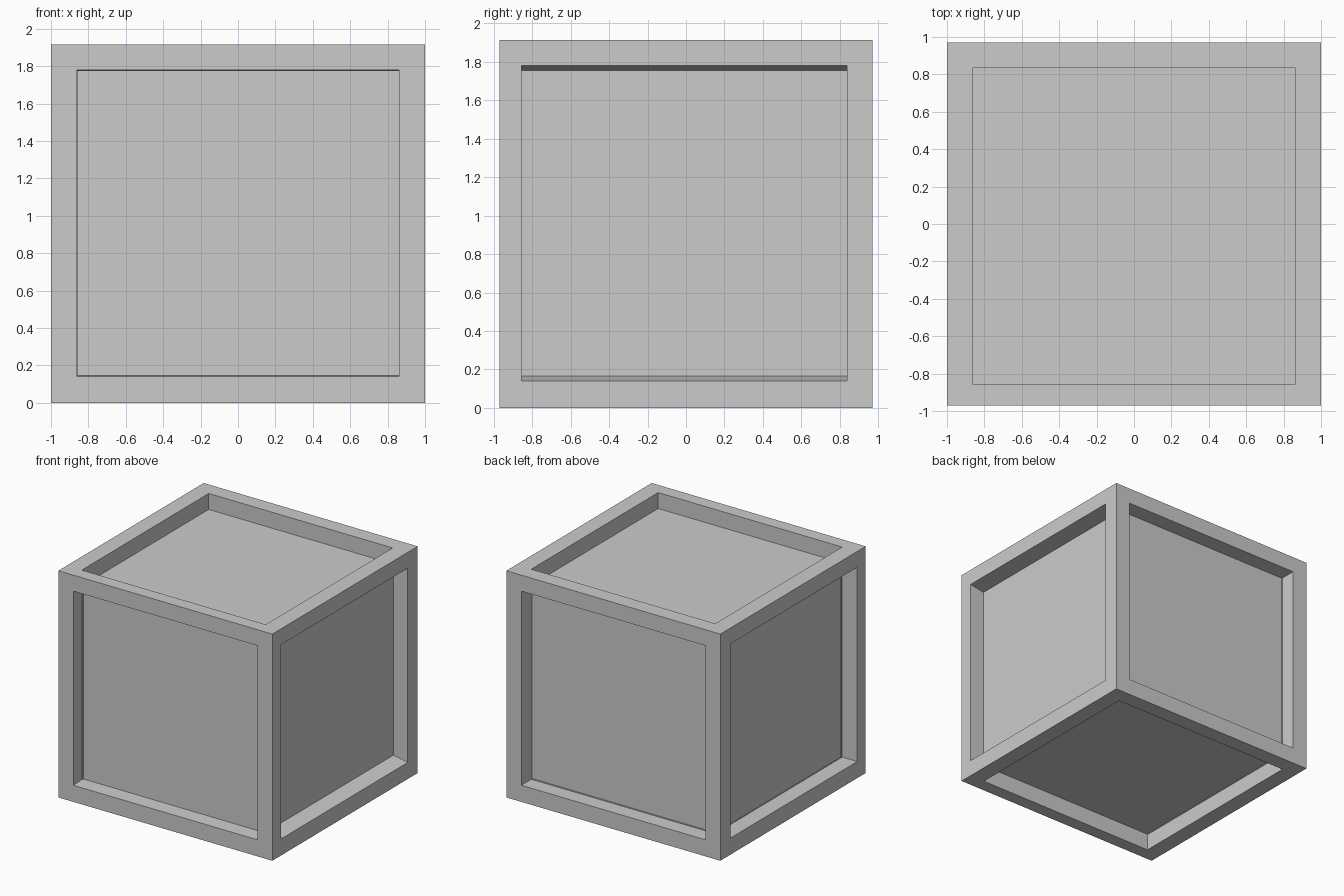
import bpy, bmesh
from mathutils import Vector

if "Cube" in bpy.data.objects:
    bpy.data.objects.remove(bpy.data.objects["Cube"])

OUTER_MIN, OUTER_MAX = Vector((-1, -0.97, 0)), Vector((1, 0.97, 1.915))
OPEN_MIN, OPEN_MAX = Vector((-0.86, -0.857, 0.14)), Vector((0.86, 0.837, 1.78))

# (axis, side): (recess depth, vertical taper of the recess walls)
RECESSES = {
    (0, 1): (0.135, 0.025), (0, -1): (0.145, 0.0),
    (1, -1): (0.127, 0.006), (1, 1): (0.14, 0.0),
    (2, 1): (0.135, 0.0), (2, -1): (0.145, 0.0),
}


def place(face, axis, level, taper=0.0):
    """Fit a face to the opening rectangle at the given level on its axis."""
    centre = face.calc_center_median()
    for v in face.verts:
        high = [v.co[i] > centre[i] for i in range(3)]
        for i in range(3):
            if i == axis:
                v.co[i] = level
            else:
                shrink = taper if i == 2 else 0.0
                v.co[i] = OPEN_MAX[i] - shrink if high[i] else OPEN_MIN[i] + shrink


# Solid box
bm = bmesh.new()
bmesh.ops.create_cube(bm, size=1)
for v in bm.verts:
    v.co = [OUTER_MAX[i] if v.co[i] > 0 else OUTER_MIN[i] for i in range(3)]
bm.normal_update()

# Frame border and sunken panel on each side
for face in list(bm.faces):
    axis = max(range(3), key=lambda i: abs(face.normal[i]))
    side = 1 if face.normal[axis] > 0 else -1
    depth, taper = RECESSES[(axis, side)]
    level = OUTER_MAX[axis] if side > 0 else OUTER_MIN[axis]
    bmesh.ops.inset_individual(bm, faces=[face], thickness=0.1)
    place(face, axis, level)
    bmesh.ops.inset_individual(bm, faces=[face], thickness=0.1)
    place(face, axis, level - side * depth, taper)

bmesh.ops.recalc_face_normals(bm, faces=bm.faces)
mesh = bpy.data.meshes.new("panelled_crate")
bm.to_mesh(mesh)
bm.free()
bpy.context.collection.objects.link(bpy.data.objects.new("panelled_crate", mesh))
